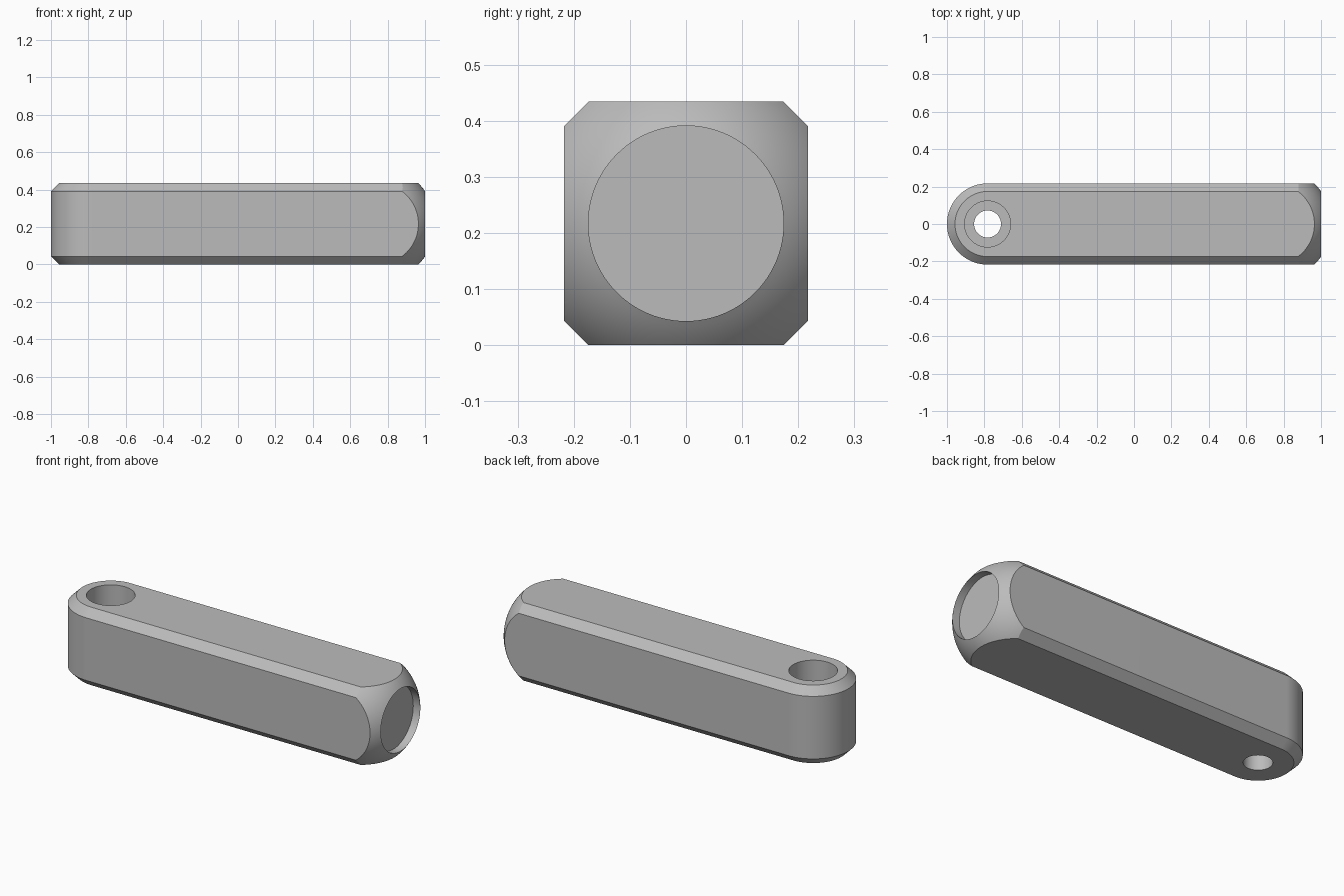
import bpy, bmesh, math
from mathutils import Vector

if "Cube" in bpy.data.objects:
    bpy.data.objects.remove(bpy.data.objects["Cube"])

HALF, CHAMFER = 0.217, 0.043
HEIGHT = 2 * HALF
PIVOT_X = -1 + HALF
SEGS = 96

grey = bpy.data.materials.new("satin grey")
grey.use_nodes = True
grey.diffuse_color = (0.5, 0.5, 0.5, 1)
grey.node_tree.nodes["Principled BSDF"].inputs["Base Color"].default_value = (0.5, 0.5, 0.5, 1)


def loft(name, rings):
    """Closed solid through matching rings of points."""
    bm = bmesh.new()
    loops = [[bm.verts.new(p) for p in ring] for ring in rings]
    for a, b in zip(loops, loops[1:]):
        for i in range(len(a)):
            j = (i + 1) % len(a)
            bm.faces.new((a[i], a[j], b[j], b[i]))
    bm.faces.new(loops[0])
    bm.faces.new(loops[-1])
    bmesh.ops.recalc_face_normals(bm, faces=bm.faces)
    mesh = bpy.data.meshes.new(name)
    bm.to_mesh(mesh)
    bm.free()
    mesh.materials.append(grey)
    obj = bpy.data.objects.new(name, mesh)
    bpy.context.collection.objects.link(obj)
    return obj


def lathe(name, profile, origin, axis, u, v):
    """Solid of revolution from (distance along axis, radius) pairs."""
    origin, axis, u, v = map(Vector, (origin, axis, u, v))
    angles = [2 * math.pi * i / SEGS for i in range(SEGS)]
    return loft(name, [[origin + axis * d + (u * math.cos(a) + v * math.sin(a)) * r
                        for a in angles] for d, r in profile])


def outline(inset, z):
    """Bar outline: rounded at one end, square past the other."""
    r = HALF - inset
    arc = [math.pi / 2 + math.pi * i / 48 for i in range(49)]
    pts = [(PIVOT_X + r * math.cos(a), r * math.sin(a), z) for a in arc]
    return pts + [(1.1, -r, z), (1.1, r, z)]


def cut(obj, cutter, operation):
    mod = obj.modifiers.new(operation.title(), 'BOOLEAN')
    mod.operation, mod.object, mod.solver = operation, cutter, 'EXACT'
    bpy.context.view_layer.objects.active = obj
    bpy.ops.object.modifier_apply(modifier=mod.name)
    bpy.data.objects.remove(cutter)


# Chamfered bar
bar = loft("handle_bar", [outline(CHAMFER, 0), outline(0, CHAMFER),
                          outline(0, HEIGHT - CHAMFER), outline(CHAMFER, HEIGHT)])

# Domed end with a shallow round recess
DOME_X, DOME_R, RECESS_R = 0.7475, 0.307, 0.174
end_angle = math.acos(RECESS_R / DOME_R)
dome = [(DOME_X + DOME_R * math.sin(end_angle * i / 24),
         DOME_R * math.cos(end_angle * i / 24)) for i in range(25)]
profile = [(-1.2, DOME_R)] + dome + [(1 - CHAMFER, RECESS_R)]
cut(bar, lathe("dome_cutter", profile, (0, 0, HALF), (1, 0, 0), (0, 1, 0), (0, 0, 1)),
    'INTERSECT')

# Counterbored pivot hole
BORE_FLOOR = HEIGHT - 0.18
steps = [(-0.1, 0.072), (BORE_FLOOR, 0.072), (BORE_FLOOR, 0.123), (HEIGHT + 0.1, 0.123)]
cut(bar, lathe("hole_cutter", steps, (PIVOT_X, 0, 0), (0, 0, 1), (1, 0, 0), (0, 1, 0)),
    'DIFFERENCE')

# Smooth curves, crisp edges
bpy.ops.object.select_all(action='DESELECT')
bar.select_set(True)
bpy.context.view_layer.objects.active = bar
bpy.ops.object.shade_smooth_by_angle(angle=math.radians(20))
weighted = bar.modifiers.new("Weighted Normals", 'WEIGHTED_NORMAL')
weighted.keep_sharp = True
